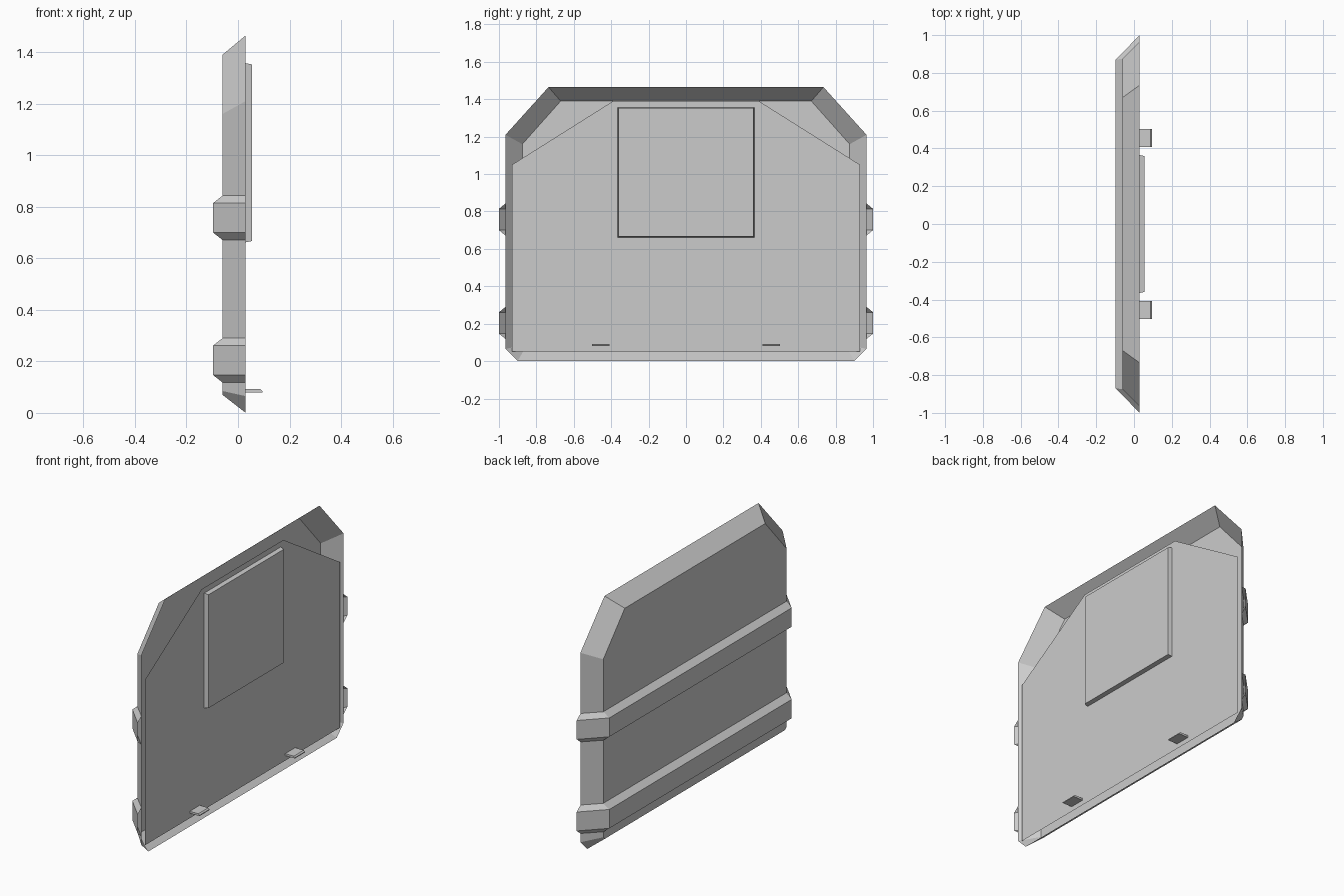
import bpy, bmesh

if "Cube" in bpy.data.objects:
    bpy.data.objects.remove(bpy.data.objects["Cube"])

RIM_X, BACK_X, RIB_X = 0.03, -0.06, -0.097


def mirrored(half):
    """Close a (y, z) outline given its +y half from bottom to top."""
    return half + [(-y, z) for y, z in reversed(half)]


def make_object(name, bm):
    bmesh.ops.recalc_face_normals(bm, faces=bm.faces)
    mesh = bpy.data.meshes.new(name)
    bm.to_mesh(mesh)
    bm.free()
    ob = bpy.data.objects.new(name, mesh)
    bpy.context.collection.objects.link(ob)
    return ob


def loft(name, rings, closed=True, cap_first=False, cap_last=False):
    """Bridge rings of 3D points that share a vertex count."""
    bm = bmesh.new()
    vs = [[bm.verts.new(p) for p in ring] for ring in rings]
    n = len(rings[0])
    for a, b in zip(vs, vs[1:]):
        for i in range(n if closed else n - 1):
            j = (i + 1) % n
            bm.faces.new((a[i], a[j], b[j], b[i]))
    if cap_first:
        bm.faces.new(vs[0])
    if cap_last:
        bm.faces.new(vs[-1])
    return make_object(name, bm)


def at_x(x, outline):
    return [(x, y, z) for y, z in outline]


# Open pan-shaped shell with sloped walls
rim = mirrored([(0.90, 0.0), (0.965, 0.065), (0.965, 1.21), (0.735, 1.465)])
back = mirrored([(0.86, 0.07), (0.875, 0.085), (0.875, 1.16), (0.67, 1.39)])
loft("outer_shell", [at_x(RIM_X, rim), at_x(BACK_X, back)], cap_last=True)

# Thin inner plate closing most of the opening
bm = bmesh.new()
plate = mirrored([(0.93, 0.05), (0.93, 1.05), (0.39, 1.39)])
bm.faces.new([bm.verts.new(p) for p in at_x(RIM_X, plate)])
plate_ob = make_object("inner_plate", bm)
if plate_ob.data.polygons[0].normal.x < 0:
    plate_ob.data.flip_normals()

# Raised panel with slightly tapered sides


def rect(hy, z0, z1):
    return [(-hy, z0), (hy, z0), (hy, z1), (-hy, z1)]


loft("raised_panel", [at_x(RIM_X, rect(0.365, 0.662, 1.357)),
                      at_x(0.055, rect(0.36, 0.667, 1.352))],
     cap_first=True, cap_last=True)

# Two trapezoid ribs wrapping the back and both sides
base_path = [(RIM_X, -0.965), (BACK_X, -0.875), (BACK_X, 0.875), (RIM_X, 0.965)]
outer_path = [(RIM_X, -1.0), (RIB_X, -0.87), (RIB_X, 0.87), (RIM_X, 1.0)]
for name, z in (("lower_rib", 0.204), ("upper_rib", 0.757)):
    rings = []
    for path, dz in ((base_path, -0.086), (outer_path, -0.057),
                     (outer_path, 0.057), (base_path, 0.086)):
        rings.append([(x, y, z + dz) for x, y in path])
    rib = loft(name, rings, closed=False)
    # keep the outside of the open strip facing away from the shell
    if max(rib.data.polygons, key=lambda p: p.area).normal.x > 0 or \
            min(p.normal.x for p in rib.data.polygons) > -0.5:
        rib.data.flip_normals()

# Pair of small latch tabs with a chamfered tip
profile = [(RIM_X, 0.08), (0.095, 0.08), (0.095, 0.085), (0.087, 0.092), (RIM_X, 0.092)]
for name, y0 in (("left_tab", -0.503), ("right_tab", 0.408)):
    loft(name, [[(x, y, z) for x, z in profile] for y in (y0, y0 + 0.095)],
         cap_first=True, cap_last=True)
